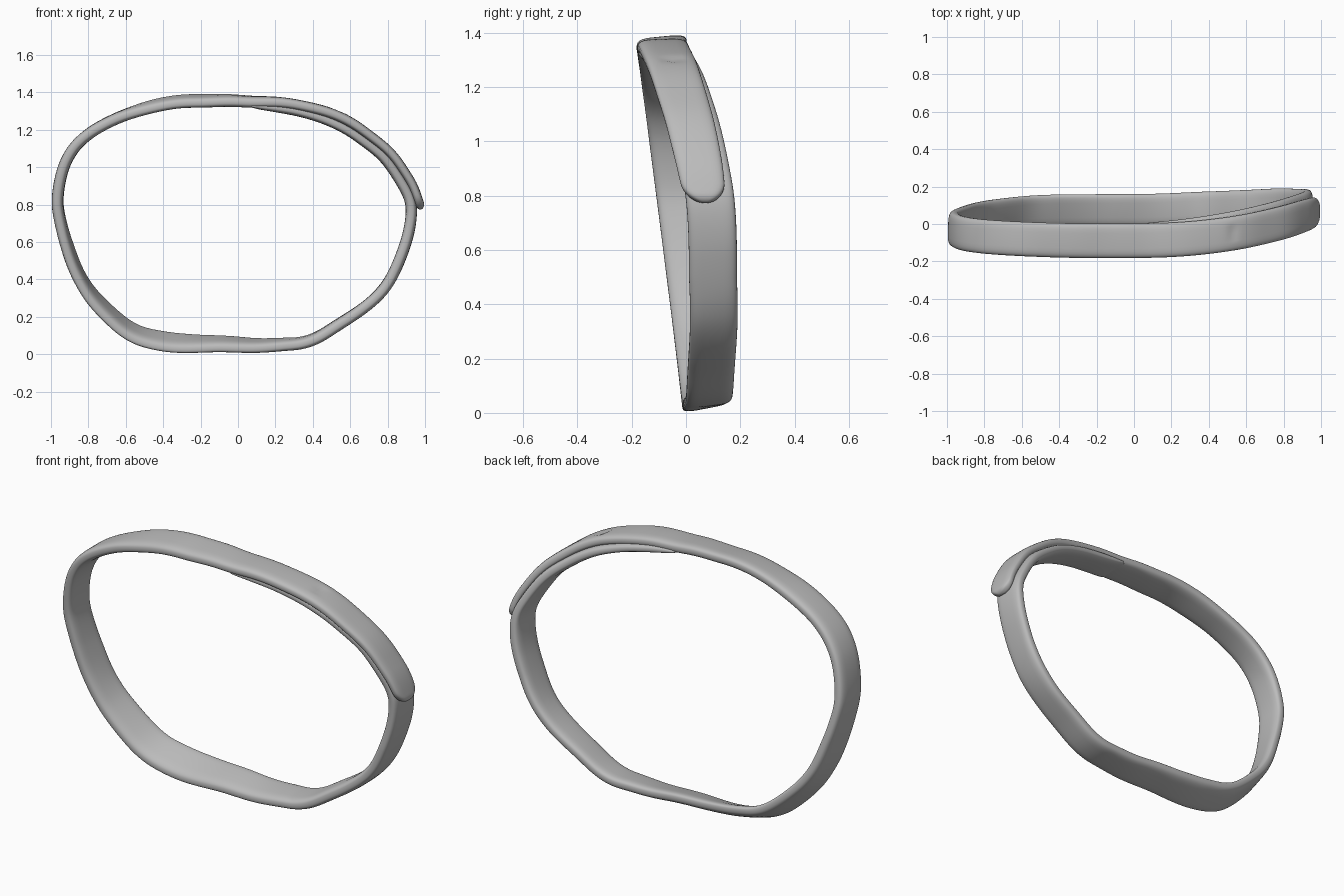
import bpy, bmesh, math
from mathutils import Vector, noise

if "Cube" in bpy.data.objects:
    bpy.data.objects.remove(bpy.data.objects["Cube"], do_unlink=True)

# Strap centreline (x, z): outer tip, over the top, round, tucked inner end
PATH = [Vector(p) for p in (
    (.981, .775), (.916, .93), (.79, 1.1), (.585, 1.25), (.33, 1.33), (.08, 1.352),
    (-.36, 1.345), (-.74, 1.217), (-.912, 1.04), (-.965, .8), (-.895, .53),
    (-.78, .31), (-.59, .135), (-.4, .07), (-.1, .055), (.22, .048), (.39, .078),
    (.61, .205), (.785, .36), (.89, .575), (.925, .77), (.872, .915), (.76, 1.07),
    (.57, 1.205), (.33, 1.295), (.05, 1.337))]
STEPS, SIDES = 16, 32


def sample_path():
    """Catmull-Rom samples of the centreline, denser at both ends."""
    last = len(PATH) - 1
    samples = []
    for i in range(last):
        a, b, c, d = [PATH[min(max(i + k, 0), last)] for k in range(-1, 3)]
        for j in range(STEPS):
            t = j / STEPS
            if i == 0:
                t = t * t
            elif i == last - 1:
                t = 1 - (1 - t) ** 2
            samples.append((b * 2 + (c - a) * t + (a * 2 - b * 5 + c * 4 - d) * t * t
                            + (b * 3 - a - c * 3 + d) * t ** 3) / 2)
    return samples + [PATH[last]]


def round_end(distance, radius):
    u = min(distance / radius, 1)
    return max(math.sqrt(1 - (1 - u) ** 2), .04)


def signed_power(value, exponent):
    return math.copysign(abs(value) ** exponent, value)


def depth(x, z, start, end):
    """Sideways position: tipped loop, bent back on one side, layers offset."""
    plane = .08 - .125 * z + .11 * max(x, 0) ** 2
    outer_shift = -.018 * math.exp(-start / .3)
    inner_shift = .022 * math.sin(math.pi * min(end / 1.4, 1))
    return plane + outer_shift + inner_shift


def lean_at(x, z):
    """How far the back edge flares out from the front edge."""
    low = math.exp(-(x + .5) ** 2 / .5 - z * z / .35)
    high = math.exp(-(x + .3) ** 2 / .15) * max(z - 1.1, 0) * 4
    return .025 * high - .07 * low


def cross_section(bm, centre, out, start, end):
    """One rounded-rectangle ring of the strap."""
    half_width = .086 + .0045 * centre.z
    lean = lean_at(centre.x, centre.z) / (2 * half_width)
    wide = half_width * (1 - .18 * math.exp(-start / .12))
    wide *= round_end(start, .075) * round_end(end, .03)
    thick = .023 + .0075 * min(1, start / 1.2, end / 1.2)
    thick *= round_end(start, .03) * round_end(end, .2)
    ring = []
    for k in range(SIDES):
        angle = math.tau * k / SIDES
        across = signed_power(math.cos(angle), .5) * wide
        height = signed_power(math.sin(angle), .7) * thick + lean * across
        # soft hand-worn unevenness
        height += .006 * noise.noise(centre * 5 + Vector((0, across * 3, 0)))
        co = centre + Vector((0, across, 0)) + out * height
        # small dimple on the outer layer
        if start < 1 and angle < math.pi:
            gap = (co.x - .53) ** 2 + (co.y + .04) ** 2
            co -= out * .012 * math.exp(-gap / .0006)
        ring.append(bm.verts.new(co))
    return ring


def build_strap():
    flat = sample_path()
    lengths = [0]
    for p, q in zip(flat, flat[1:]):
        lengths.append(lengths[-1] + (q - p).length)
    bm = bmesh.new()
    rings = []
    for i, (x, z) in enumerate(flat):
        along = flat[min(i + 1, len(flat) - 1)] - flat[max(i - 1, 0)]
        out = Vector((along.y, 0, -along.x)).normalized()
        start, end = lengths[i], lengths[-1] - lengths[i]
        centre = Vector((x, depth(x, z, start, end), z))
        rings.append(cross_section(bm, centre, out, start, end))
    for r, s in zip(rings, rings[1:]):
        for k in range(SIDES):
            m = (k + 1) % SIDES
            bm.faces.new((r[k], r[m], s[m], s[k]))
    bm.faces.new(rings[0][::-1])
    bm.faces.new(rings[-1])
    bmesh.ops.recalc_face_normals(bm, faces=bm.faces)
    mesh = bpy.data.meshes.new("overlapping_strap")
    bm.to_mesh(mesh)
    bm.free()
    obj = bpy.data.objects.new("overlapping_strap", mesh)
    bpy.context.collection.objects.link(obj)
    return obj


strap = build_strap()

# Plain grey finish
grey = bpy.data.materials.new("plain_grey")
grey.use_nodes = True
colour = (.5, .5, .5, 1)
grey.diffuse_color = colour
grey.node_tree.nodes["Principled BSDF"].inputs["Base Color"].default_value = colour
strap.data.materials.append(grey)

bpy.ops.object.select_all(action='DESELECT')
strap.select_set(True)
bpy.context.view_layer.objects.active = strap
bpy.ops.object.shade_smooth_by_angle(angle=math.radians(50))
